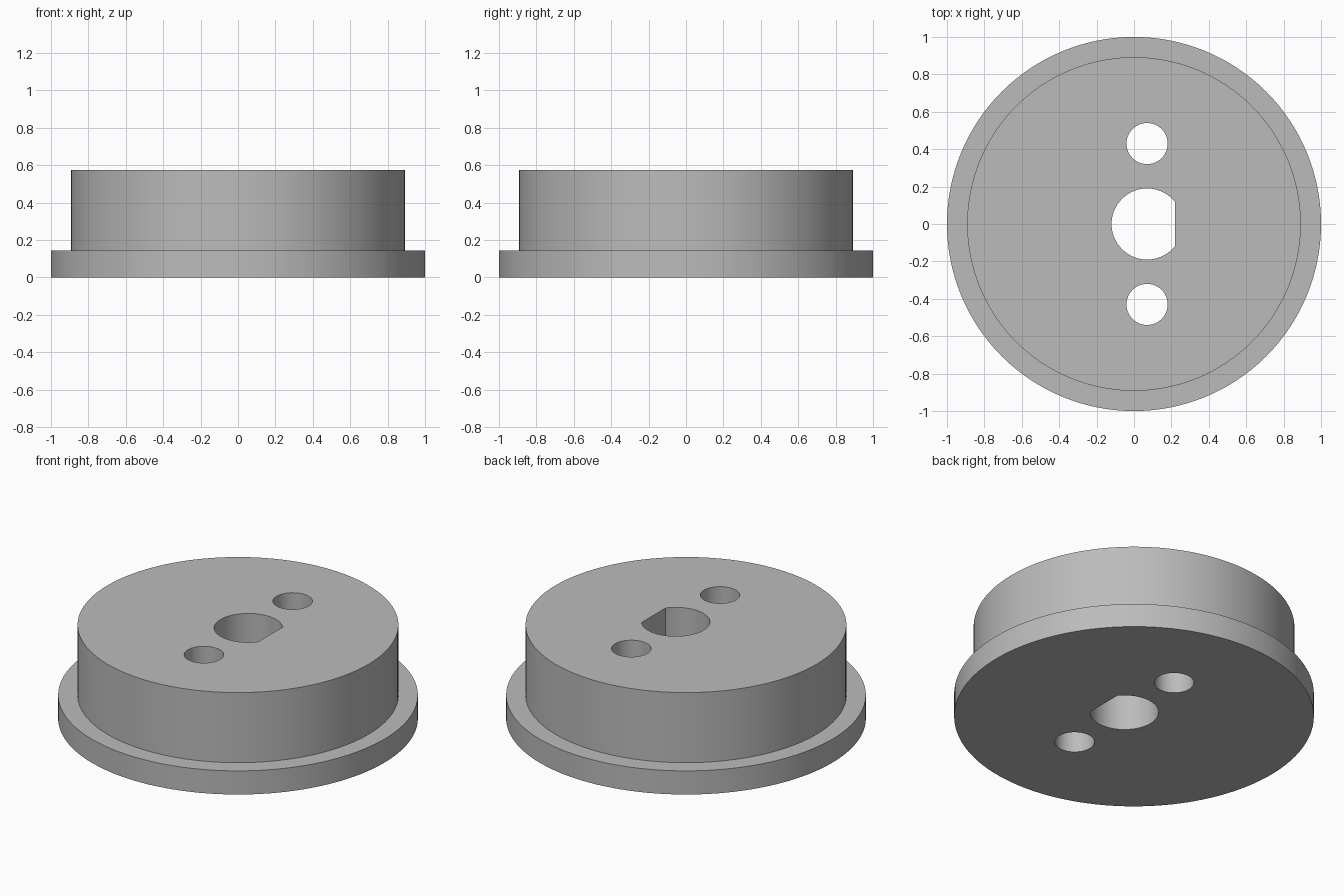
import bpy
import bmesh
from math import acos, cos, sin, pi, radians

cube = bpy.data.objects.get("Cube")
if cube:
    bpy.data.objects.remove(cube, do_unlink=True)

FLANGE_R, DRUM_R = 1.0, 0.892
FLANGE_TOP, HEIGHT = 0.145, 0.575
HOLE_X, BORE_R, FLAT = 0.07, 0.19, 0.15
PIN_Y, PIN_R = 0.43, 0.11

grey = bpy.data.materials.new("plain grey")
grey.use_nodes = True
grey.diffuse_color = (0.5, 0.5, 0.5, 1)
grey.node_tree.nodes["Principled BSDF"].inputs["Base Color"].default_value = (0.5, 0.5, 0.5, 1)


def arc(radius, n, start=0.0, closed=True):
    """Points round a circle, or an arc left open around +x."""
    span = 2 * (pi - start)
    steps = n if closed else n - 1
    return [(radius * cos(start + span * i / steps),
             radius * sin(start + span * i / steps)) for i in range(n)]


def loft(name, sections, x=0.0, y=0.0):
    """Closed solid through a stack of (outline, z) sections."""
    bm = bmesh.new()
    rings = [[bm.verts.new((px + x, py + y, z)) for px, py in outline]
             for outline, z in sections]
    n = len(rings[0])
    bm.faces.new(rings[0][::-1])
    bm.faces.new(rings[-1])
    for low, high in zip(rings, rings[1:]):
        for i in range(n):
            j = (i + 1) % n
            bm.faces.new((low[i], low[j], high[j], high[i]))
    mesh = bpy.data.meshes.new(name)
    bm.to_mesh(mesh)
    bm.free()
    mesh.materials.append(grey)
    obj = bpy.data.objects.new(name, mesh)
    bpy.context.collection.objects.link(obj)
    return obj


# Flange with the narrower drum standing on it
flange, drum = arc(FLANGE_R, 128), arc(DRUM_R, 128)
body = loft("flanged_hub", [(flange, 0), (flange, FLANGE_TOP),
                            (drum, FLANGE_TOP), (drum, HEIGHT)])

# D-shaped shaft bore and two pin holes, all right through
bore = arc(BORE_R, 64, acos(FLAT / BORE_R), closed=False)
pin = arc(PIN_R, 48)
cutters = [loft(name, [(outline, -0.1), (outline, HEIGHT + 0.1)], HOLE_X, y)
           for name, outline, y in (("shaft_bore_cutter", bore, 0),
                                    ("front_pin_cutter", pin, -PIN_Y),
                                    ("back_pin_cutter", pin, PIN_Y))]

bpy.ops.object.select_all(action='DESELECT')
bpy.context.view_layer.objects.active = body
body.select_set(True)
for cutter in cutters:
    cutter.hide_render = True
    cut = body.modifiers.new(cutter.name, 'BOOLEAN')
    cut.operation = 'DIFFERENCE'
    cut.solver = 'EXACT'
    cut.object = cutter
    bpy.ops.object.modifier_apply(modifier=cut.name)
    bpy.data.objects.remove(cutter, do_unlink=True)

# Smooth walls, crisp rims
bpy.ops.object.shade_smooth_by_angle(angle=radians(30))
